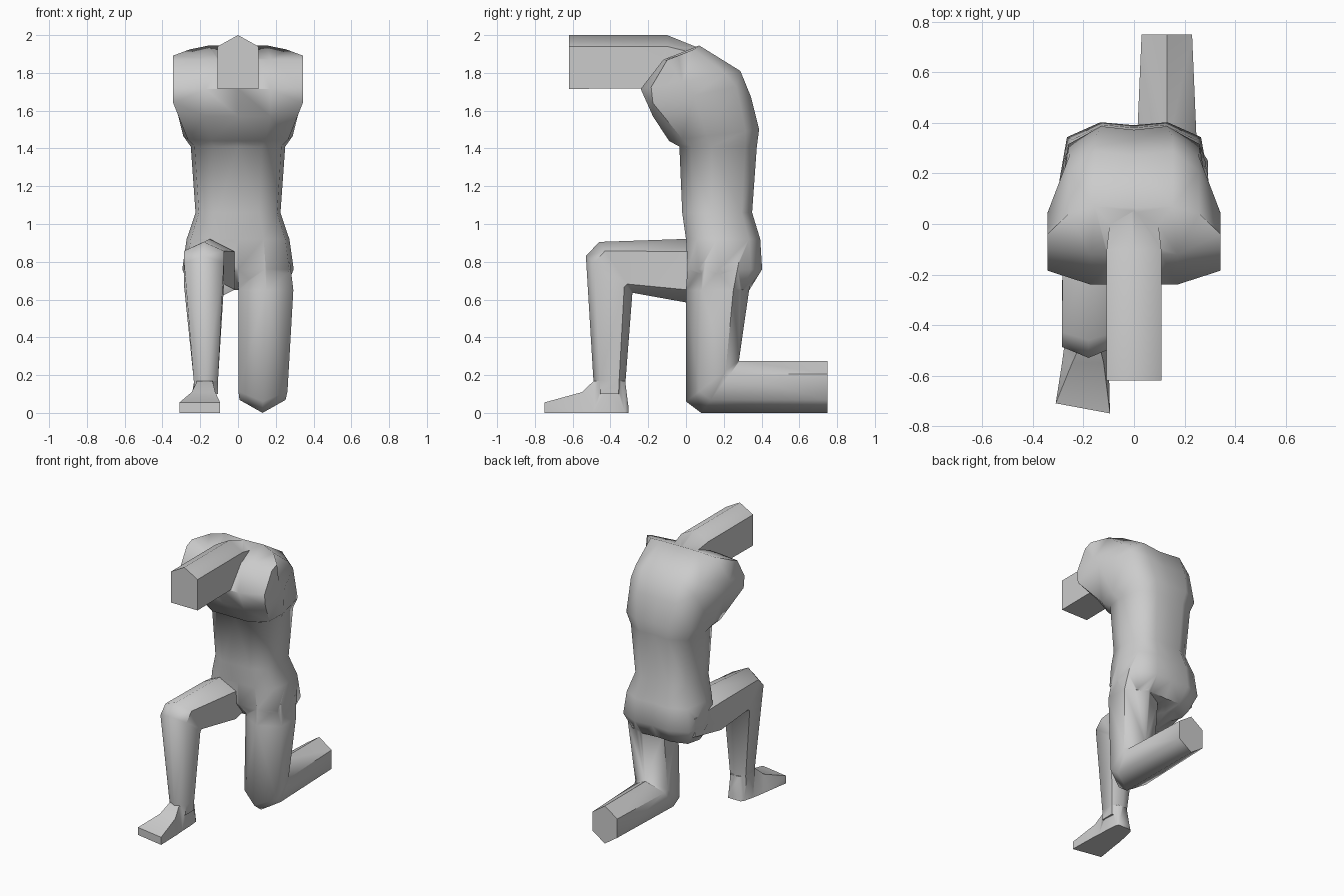
import bpy, bmesh, math
from mathutils import Vector

if "Cube" in bpy.data.objects:
    bpy.data.objects.remove(bpy.data.objects["Cube"])


def loft(name, rings):
    """Skin closed rings of equal point count, cap both ends."""
    bm = bmesh.new()
    rows = [[bm.verts.new(p) for p in r] for r in rings]
    n = len(rows[0])
    for a, b in zip(rows, rows[1:]):
        for i in range(n):
            j = (i + 1) % n
            bm.faces.new((a[i], a[j], b[j], b[i]))
    bm.faces.new(rows[0])
    bm.faces.new(rows[-1])
    bmesh.ops.triangulate(bm, faces=bm.faces[:])
    bmesh.ops.recalc_face_normals(bm, faces=bm.faces[:])
    me = bpy.data.meshes.new(name)
    bm.to_mesh(me)
    bm.free()
    ob = bpy.data.objects.new(name, me)
    bpy.context.collection.objects.link(ob)
    return ob


def trunk(w, yf, zf, yb, zb, q=0, lift=0):
    """Twelve-sided body section from front to back; q squares the shoulders."""
    front, back = (1, .75) if q else (.92, .9)
    shape = [(0, 0), (.5, 0), (front, .15 * (1 - q)), (1, .42), (back, .85), (.45, 1), (0, .97)]
    half = [(u * w, yf + v * (yb - yf), zf + v * (zb - zf) + lift * (u > .6)) for u, v in shape]
    return half + [(-x, y, z) for x, y, z in half[-2:0:-1]]


def hexagon(x, y, z, w, vy, vz, k=0.5):
    """Six-sided limb section: half width w in x, half depth (vy, vz)."""
    c, v, u = Vector((x, y, z)), Vector((0, vy, vz)), Vector((w, 0, 0))
    return [c + v, c + u + v * k, c + u - v * k, c - v, c - u - v * k, c - u + v * k]


def pentagon(y, apex, side, base, w=.108):
    """Five-sided neck section."""
    return [(0, y, apex), (w, y, side), (w, y, base), (-w, y, base), (-w, y, side)]


def sole(y, x0, x1, inset, z, skew=0):
    """Four-sided foot section standing on the ground."""
    return [(x0, y + skew, 0), (x1, y, 0), (x1 - inset / 2, y, z), (x0 + inset, y + skew, z)]


# Torso, pelvis up to the cut shoulders
torso = loft("torso", [
    trunk(.25, .1, .65, .335, .65),
    trunk(.295, .01, .76, .403, .76),
    trunk(.272, 0, .92, .393, .92),
    trunk(.225, -.02, 1.06, .35, 1.06),
    trunk(.25, -.035, 1.41, .375, 1.41),
    trunk(.29, -.09, 1.44, .387, 1.5),
    trunk(.343, -.175, 1.57, .345, 1.67, 1, .07),
    trunk(.343, -.24, 1.715, .288, 1.81, .3),
    trunk(.343, -.12, 1.87, .07, 1.945, .3, -.01),
])

# Neck stump reaching forward
neck = loft("neck", [
    pentagon(.06, 1.935, 1.9, 1.75, .09),
    pentagon(-.1, 2.0, 1.94, 1.72),
    pentagon(-.62, 2.0, 1.94, 1.715),
])

# Kneeling leg
kneeling_leg = loft("kneeling_leg", [
    hexagon(.145, .19, .8, .13, -.18, 0),
    hexagon(.148, .167, .65, .145, -.167, 0),
    hexagon(.132, .14, .168, .13, -.14, -.108),
    hexagon(.13, .183, .138, .122, -.103, -.138),
    hexagon(.13, .75, .1375, .1, 0, -.1375),
])

# Forward leg, bent at the knee
forward_leg = loft("forward_leg", [
    hexagon(-.15, .28, .77, .12, 0, .11, .6),
    hexagon(-.15, 0, .753, .132, 0, .168, .6),
    hexagon(-.18, -.37, .77, .105, -.09, .135, .65),
    hexagon(-.18, -.407, .731, .105, -.123, .099, .65),
    hexagon(-.17, -.405, .17, .064, -.085, 0, .6),
    hexagon(-.17, -.405, .1, .064, -.08, 0, .6),
])

# Foot, heel to toe
foot = loft("foot", [
    sole(-.305, -.225, -.125, .01, .035),
    sole(-.322, -.24, -.115, .035, .168),
    sole(-.4, -.26, -.107, .028, .168),
    sole(-.49, -.277, -.105, .06, .168),
    sole(-.55, -.285, -.1, .04, .11),
    sole(-.75, -.31, -.095, 0, .055, .04),
])

# Fuse all parts into one continuous body
bpy.context.view_layer.objects.active = torso
for part in (neck, kneeling_leg, forward_leg, foot):
    mod = torso.modifiers.new("union", "BOOLEAN")
    mod.operation = "UNION"
    mod.solver = "EXACT"
    mod.object = part
    bpy.ops.object.modifier_apply(modifier=mod.name)
    bpy.data.objects.remove(part)
torso.name = "kneeling_body"
torso.select_set(True)
bpy.ops.object.shade_smooth_by_angle(angle=math.radians(60))
